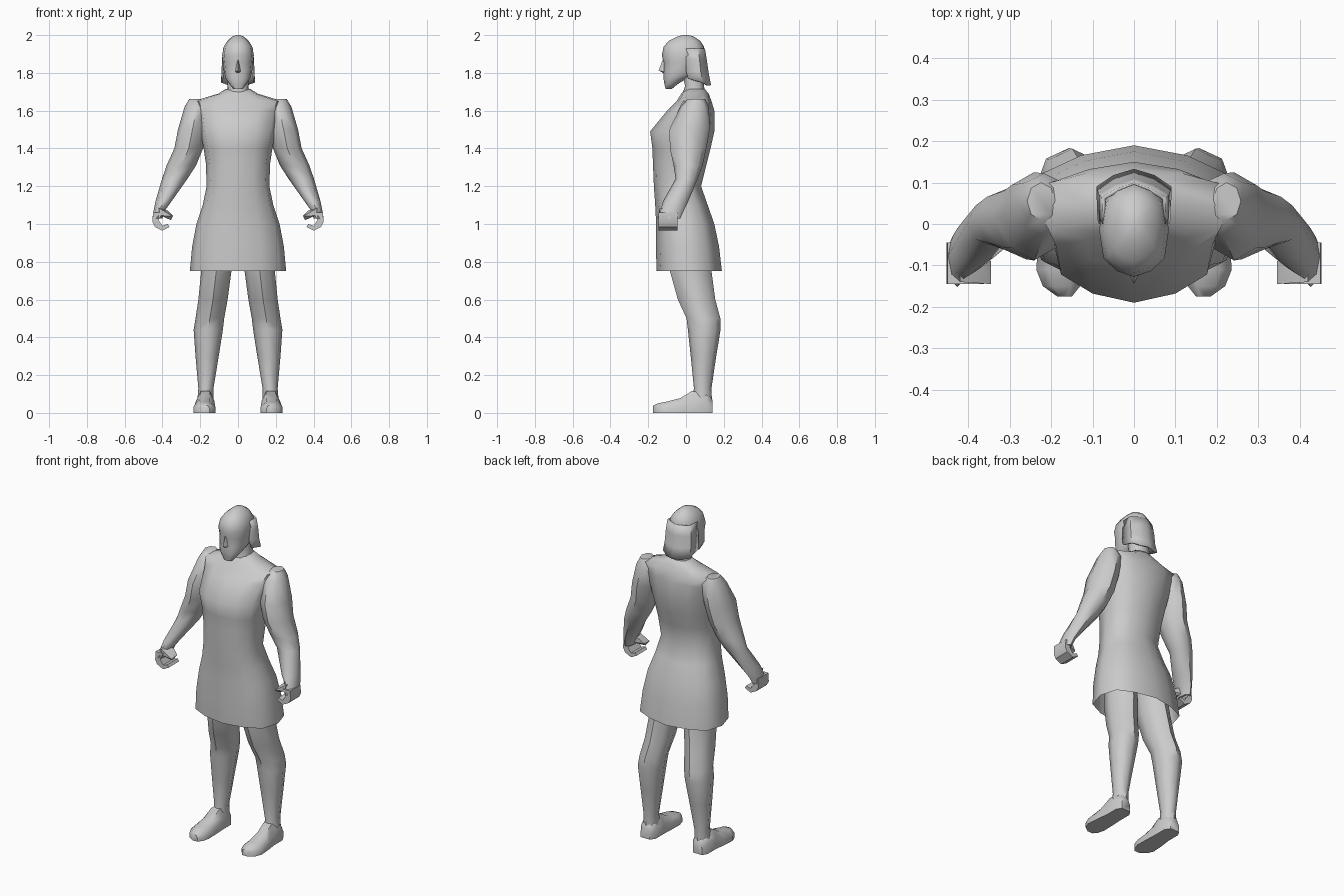
import bpy, bmesh
from math import cos, sin, pi, radians

if "Cube" in bpy.data.objects:
    bpy.data.objects.remove(bpy.data.objects["Cube"])


def finish(name, bm, mirror=False, angle=50):
    bmesh.ops.recalc_face_normals(bm, faces=bm.faces)
    me = bpy.data.meshes.new(name)
    bm.to_mesh(me)
    bm.free()
    ob = bpy.data.objects.new(name, me)
    bpy.context.collection.objects.link(ob)
    bpy.ops.object.select_all(action='DESELECT')
    ob.select_set(True)
    bpy.context.view_layer.objects.active = ob
    bpy.ops.object.shade_smooth_by_angle(angle=radians(angle))
    if mirror:
        mod = ob.modifiers.new("Mirror", 'MIRROR')
        mod.use_mirror_merge = False
    return ob


def loft(name, rings, closed=True, cap_start=True, cap_end=True, mirror=False, angle=50):
    bm = bmesh.new()
    vs = [[bm.verts.new(p) for p in r] for r in rings]
    n = len(vs[0])
    for a, b in zip(vs, vs[1:]):
        for i in range(n if closed else n - 1):
            j = (i + 1) % n
            bm.faces.new((a[i], a[j], b[j], b[i]))
    if cap_start:
        bm.faces.new(vs[0])
    if cap_end:
        bm.faces.new(vs[-1])
    return finish(name, bm, mirror, angle)


def body_ring(z, w, yf, yb):
    """Symmetric section with a soft point at the front and back."""
    m = (yf + yb) / 2
    d = (yb - yf) / 2
    half = [(0, -1), (.5, -.87), (.88, -.6), (1, 0), (.88, .6), (.5, .86), (0, 1)]
    pts = half + [(-x, y) for x, y in half[-2:0:-1]]
    return [(x * w, m + y * d, z) for x, y in pts]


def limb_ring(z, x0, x1, y0, y1, n=8):
    """Ellipse-like section that fills the given box."""
    return [((x0 + x1) / 2 + (x1 - x0) / 2 * cos(2 * pi * i / n),
             (y0 + y1) / 2 + (y1 - y0) / 2 * sin(2 * pi * i / n), z) for i in range(n)]


def hull(name, pts, mirror=False):
    bm = bmesh.new()
    for p in pts:
        bm.verts.new(p)
    bmesh.ops.convex_hull(bm, input=bm.verts)
    return finish(name, bm, mirror, 35)


# tunic: open hem, waist, chest, shoulders
tunic = [(.75, .255, -.155, .19), (.88, .243, -.16, .175), (1.0, .22, -.158, .15),
         (1.1, .187, -.163, .115), (1.2, .166, -.17, .08), (1.32, .17, -.175, .11),
         (1.4, .182, -.178, .13), (1.49, .2, -.19, .15), (1.6, .215, -.1, .15),
         (1.65, .235, -.05, .135), (1.69, .105, -.025, .12), (1.715, .065, 0, .10)]
loft("tunic", [body_ring(*r) for r in tunic], cap_start=False, angle=60)

# neck
loft("neck", [body_ring(1.66, .065, -.03, .11), body_ring(1.73, .055, -.005, .095),
              body_ring(1.80, .055, -.02, .09)])

# head
head = [(1.715, .026, -.108, -.075), (1.74, .045, -.114, -.045), (1.768, .064, -.119, 0),
        (1.80, .074, -.12, .07), (1.855, .08, -.119, .085), (1.895, .084, -.128, .10),
        (1.94, .075, -.118, .095), (1.97, .056, -.09, .075), (1.993, .03, -.045, .04),
        (2.0, .01, -.015, .012)]
loft("head", [body_ring(*r) for r in head], angle=60)

# nose
hull("nose", [(0, -.118, 1.885), (.016, -.112, 1.805), (-.016, -.112, 1.805),
              (0, -.145, 1.812), (0, -.112, 1.795)])


# hair: curtain around the sides and back
def hair_ring(z, w, yf, yb, lift):
    half = [(w * .97, yf, lift), (w, yf + (yb - yf) * .65, lift * .4), (w * .55, yb - .015, 0), (0, yb, 0)]
    pts = half + [(-x, y, l) for x, y, l in half[-2::-1]]
    return [(x, y, z + l) for x, y, l in pts]


hair = loft("hair", [hair_ring(1.735, .091, .01, .133, .035), hair_ring(1.80, .087, 0, .12, .01),
                     hair_ring(1.87, .085, 0, .11, 0), hair_ring(1.93, .078, 0, .1, 0)],
            closed=False, cap_start=False, cap_end=False)
sol = hair.modifiers.new("Thickness", 'SOLIDIFY')
sol.thickness = .01
sol.offset = -1

# arms
arm = [(1.662, .19, .258, .01, .10), (1.62, .15, .283, -.03, .122), (1.5, .165, .318, -.088, .125),
       (1.4, .185, .337, -.085, .108), (1.31, .222, .378, -.066, .088), (1.24, .267, .402, -.055, .062),
       (1.12, .352, .437, -.122, .012), (1.07, .388, .447, -.135, -.012), (1.03, .40, .453, -.152, -.03)]
loft("arm", [limb_ring(*r) for r in arm], mirror=True)

# curled fingers: C-shaped profile swept across the palm
grip = [(.40, 1.06), (.45, 1.06), (.453, 1.01), (.44, .985), (.40, .965), (.362, .985),
        (.372, 1.0), (.40, .99), (.42, 1.02)]
loft("fingers", [[(x, y, z) for x, z in grip] for y in (-.145, -.045)], mirror=True, angle=35)

# thumb
hull("thumb", [(.42, -.14, 1.085), (.42, -.07, 1.085), (.41, -.14, 1.045), (.41, -.07, 1.045),
               (.345, -.145, 1.04), (.345, -.09, 1.045), (.355, -.12, 1.02), (.37, -.08, 1.07)], True)

# legs
leg = [(.95, .02, .19, -.09, .10), (.75, .035, .195, -.085, .135), (.6, .055, .21, -.043, .155),
       (.5, .073, .225, .003, .182), (.44, .08, .235, .01, .183), (.3, .102, .225, .025, .16),
       (.13, .13, .21, .042, .135), (.07, .13, .215, .03, .137)]
loft("leg", [limb_ring(*r) for r in leg], mirror=True)


# feet: sections from heel to toe with a flat sole
def foot_ring(y, x0, x1, h):
    w = x1 - x0
    return [(x0, y, 0), (x0, y, h * .55), (x0 + w * .25, y, h), (x1 - w * .25, y, h),
            (x1, y, h * .55), (x1, y, 0)]


foot = [(.14, .145, .205, .07), (.11, .125, .222, .11), (.03, .125, .222, .115), (-.03, .122, .23, .078),
        (-.11, .12, .236, .058), (-.15, .13, .22, .05), (-.175, .15, .185, .038)]
loft("foot", [foot_ring(*r) for r in foot], mirror=True)
